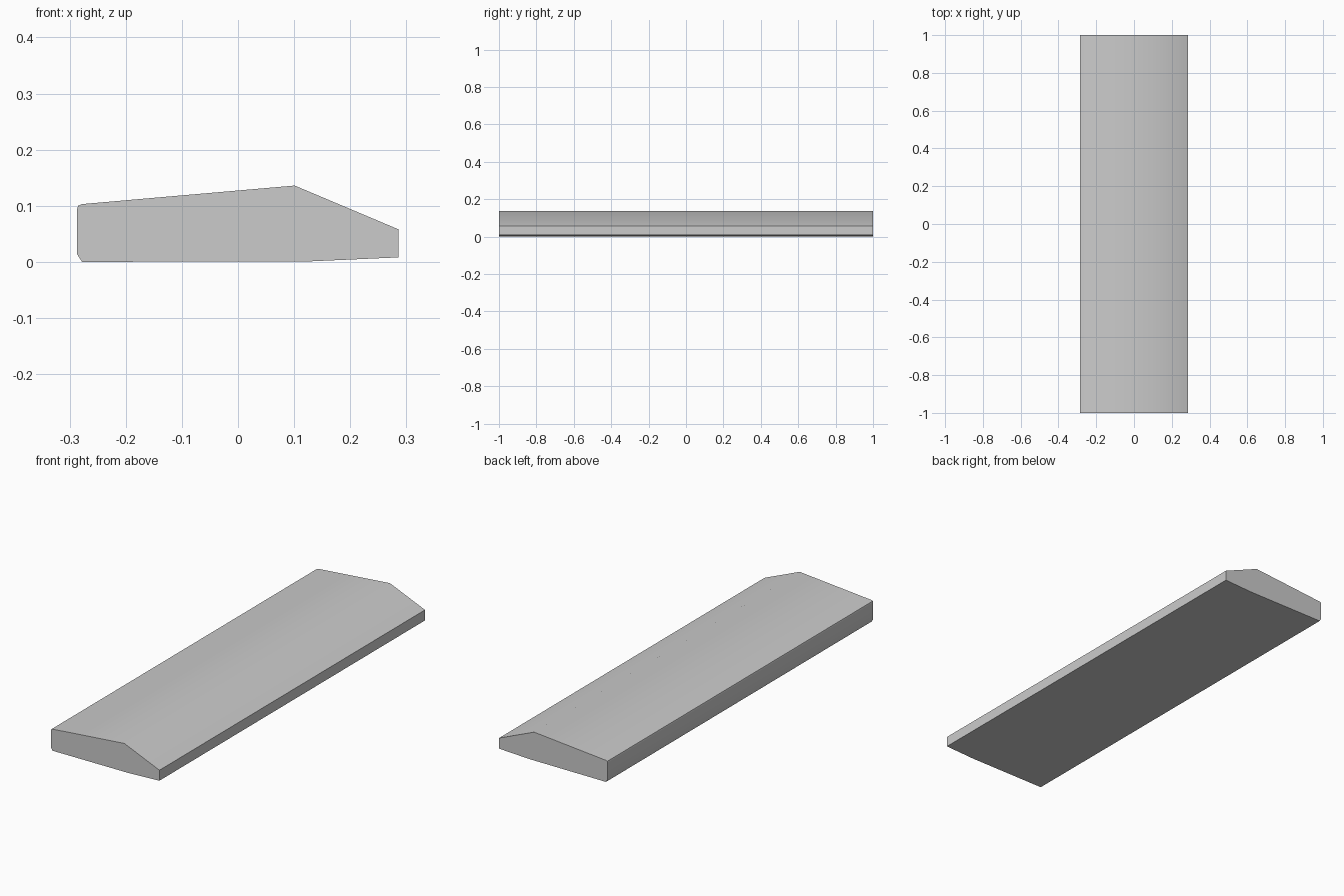
import bpy
import bmesh
import math

if "Cube" in bpy.data.objects:
    bpy.data.objects.remove(bpy.data.objects["Cube"])

grey = bpy.data.materials.new("light_grey")
grey.use_nodes = True
colour = (0.6, 0.6, 0.6, 1)
grey.diffuse_color = colour
grey.node_tree.nodes["Principled BSDF"].inputs["Base Color"].default_value = colour

# Cross-section of the slab: chamfered low edge, ridge, thin tapered edge
profile = [(-0.278, 0), (0.13, 0.001), (0.286, 0.008), (0.286, 0.058),
           (0.101, 0.136), (-0.278, 0.103), (-0.285, 0.1), (-0.287, 0.094),
           (-0.287, 0.014)]

# Extrude the section along the full length
bm = bmesh.new()
end = bm.faces.new([bm.verts.new((x, -1, z)) for x, z in profile])
result = bmesh.ops.extrude_face_region(bm, geom=[end], use_keep_orig=True)
moved = [v for v in result["geom"] if isinstance(v, bmesh.types.BMVert)]
bmesh.ops.translate(bm, vec=(0, 2, 0), verts=moved)
bmesh.ops.recalc_face_normals(bm, faces=bm.faces)
mesh = bpy.data.meshes.new("sloped_slab")
bm.to_mesh(mesh)
bm.free()
mesh.materials.append(grey)
slab = bpy.data.objects.new("sloped_slab", mesh)
bpy.context.collection.objects.link(slab)

# Soft ridge, crisp ends
bpy.context.view_layer.objects.active = slab
slab.select_set(True)
bpy.ops.object.shade_smooth_by_angle(angle=math.radians(35))
